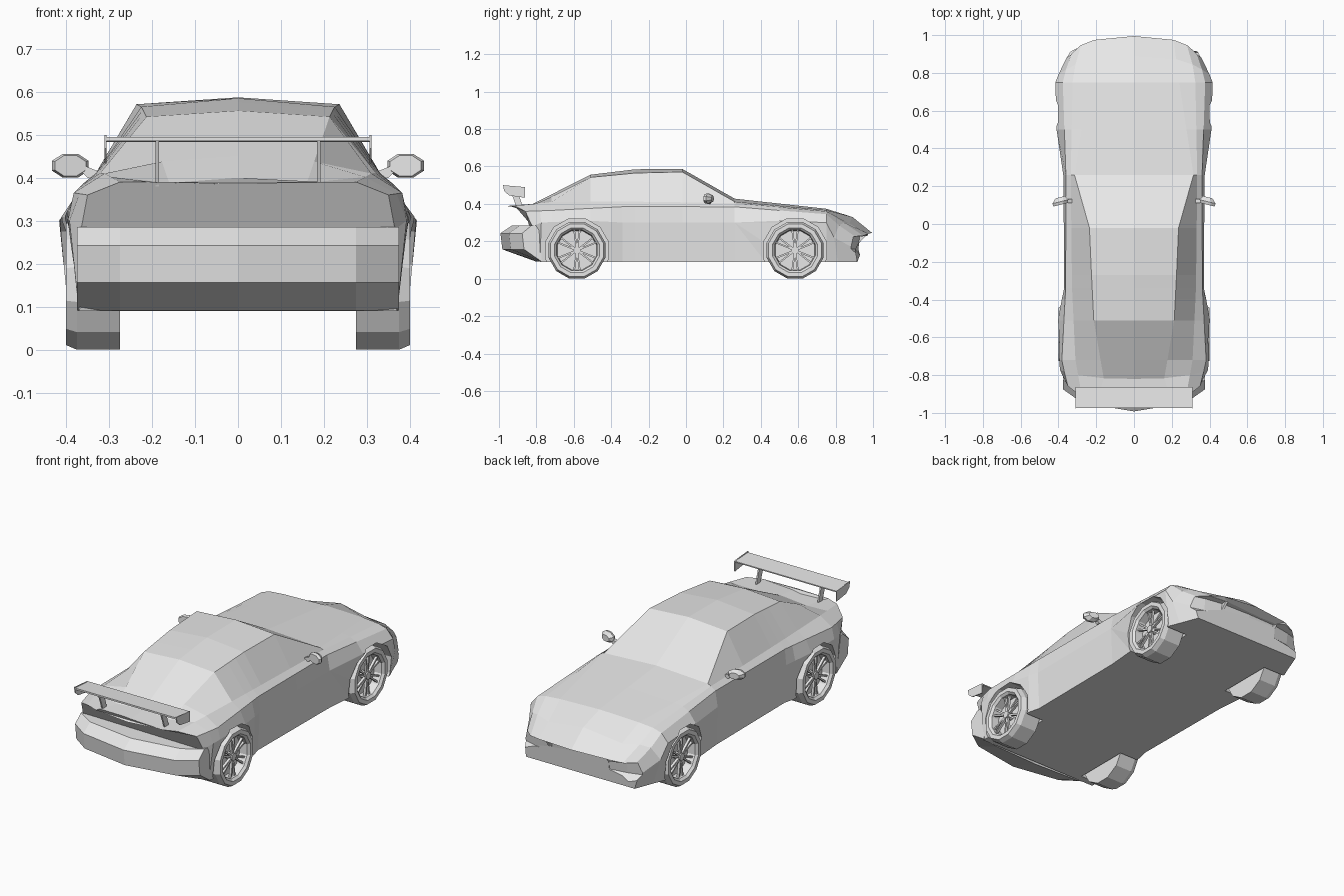
import bpy
import bmesh
from math import sin, cos, pi
from mathutils import Vector, Matrix

default_cube = bpy.data.objects.get("Cube")
if default_cube:
    bpy.data.objects.remove(default_cube)

# One plain colour for the whole car
grey = bpy.data.materials.new("plain_grey")
grey.use_nodes = True
grey.diffuse_color = (0.8, 0.8, 0.8, 1)
shader = next(node for node in grey.node_tree.nodes if node.type == "BSDF_PRINCIPLED")
shader.inputs["Base Color"].default_value = (0.8, 0.8, 0.8, 1)


def make_object(name, bm):
    bmesh.ops.remove_doubles(bm, verts=bm.verts, dist=0.0001)
    bmesh.ops.recalc_face_normals(bm, faces=bm.faces)
    mesh = bpy.data.meshes.new(name)
    bm.to_mesh(mesh)
    bm.free()
    mesh.materials.append(grey)
    obj = bpy.data.objects.new(name, mesh)
    bpy.context.scene.collection.objects.link(obj)
    return obj


def add_loft(bm, rings, capped=True):
    """Skin a row of equal closed rings."""
    loops = [[bm.verts.new(point) for point in ring] for ring in rings]
    count = len(loops[0])
    for first, second in zip(loops, loops[1:]):
        for i in range(count):
            j = (i + 1) % count
            bm.faces.new((first[i], first[j], second[j], second[i]))
    if capped:
        bm.faces.new(loops[0])
        bm.faces.new(loops[-1])


def loft(name, rings):
    bm = bmesh.new()
    add_loft(bm, rings)
    return make_object(name, bm)


def bow(x, y, strength=2.2):
    """Round the nose and tail in plan by pulling the corners inward."""
    ramp = min(max((abs(y) - 0.75) / 0.2, 0), 1)
    shift = strength * ramp * abs(x) ** 3
    return y - shift if y > 0 else y + shift


def cross_loft(name, profile, xs, strength=2.2):
    """Sweep a side profile across the car, following the bowed ends."""
    return loft(name, [[(x, bow(x, y, strength), z) for y, z in profile] for x in xs])


def at(rail, y):
    """Width and height of a body rail at length y."""
    for (y0, x0, z0), (y1, x1, z1) in zip(rail, rail[1:]):
        if y <= y1:
            t = (y - y0) / (y1 - y0)
            return x0 + (x1 - x0) * t, z0 + (z1 - z0) * t
    return rail[-1][1:]


# Body rails from tail to nose: length, half width, height
tail, nose = -0.965, 0.995
sill = [(tail, .34, .17), (-.82, .37, .09), (-.4, .375, .09), (-.34, .36, .09),
        (.3, .365, .09), (.6, .395, .09), (.75, .395, .09), (.89, .37, .09), (nose, .33, .09)]
waist = [(tail, .365, .28), (-.82, .392, .3), (-.5, .403, .31), (-.34, .37, .3),
         (.25, .373, .3), (.5, .41, .31), (.75, .416, .3), (.89, .4, .22), (nose, .345, .16)]
shoulder = [(tail, .35, .36), (-.72, .382, .365), (-.34, .362, .385),
            (.25, .36, .385), (.75, .377, .345), (.89, .36, .285), (nose, .325, .215)]
belt = [(tail, .275, .39), (-.72, .31, .41), (-.34, .328, .413),
        (.25, .335, .405), (.75, .325, .36), (.89, .31, .3), (nose, .28, .23)]
roof_edge = [(tail, .2, .39), (-.82, .16, .388), (-.51, .213, .542), (-.27, .225, .565),
             (-.02, .236, .571), (.26, .315, .412), (.75, .24, .367), (nose, .21, .24)]
centre = [(tail, 0, .385), (-.82, 0, .4), (-.51, 0, .556), (-.27, 0, .585),
          (-.02, 0, .587), (.26, 0, .428), (.75, 0, .374), (.89, 0, .33), (nose, 0, .245)]
rails = [sill, waist, shoulder, belt, roof_edge, centre]
stations = [tail, -.82, -.72, -.51, -.4, -.34, -.27, -.02, .26, .5, .75, .89, nose]


def body_ring(y):
    half = []
    for rail in rails:
        x, z = at(rail, y)
        lean = (0.4 - z) * 0.3 if y == tail else 0
        half.append((x, bow(x, y) + lean, z))
    return half + [(-x, py, z) for x, py, z in half[-2::-1]]


body = loft("body", [body_ring(y) for y in stations])

# Cutters for the wheel arches and the front intakes
cutters = []
wheel_y, wheel_z = 0.583, 0.152


def wheel_ring(x, radius, y, sides=12):
    angles = [2 * pi * (i + 0.5) / sides for i in range(sides)]
    return [(x, y + radius * sin(a), wheel_z + radius * cos(a)) for a in angles]


for side, side_name in ((1, "left"), (-1, "right")):
    for y, end_name in ((wheel_y, "front"), (-wheel_y, "rear")):
        cutters.append(loft(f"{end_name}_{side_name}_arch_cutter",
                            [wheel_ring(side * x, 0.174, y) for x in (0.265, 0.55)]))

intake = [(1.08, .236), (.935, .226), (.925, .16), (.99, .098), (1.08, .098)]
for name, xs in (("centre", (-.165, 0, .165)),
                 ("left", (.18, .28, .36, .45)), ("right", (-.45, -.36, -.28, -.18))):
    cutters.append(cross_loft(f"{name}_intake_cutter", intake, xs, 1.1))

for cutter in cutters:
    cutter.hide_render = True
    cutter.hide_viewport = True
    cut = body.modifiers.new(cutter.name, "BOOLEAN")
    cut.operation = "DIFFERENCE"
    cut.solver = "EXACT"
    cut.object = cutter

# Rear bumper
cross_loft("rear_bumper", [(-.82, .285), (-.93, .285), (-.992, .243), (-.982, .157), (-.8, .091)],
           (-.375, -.275, 0, .275, .375))


# Wheels: lathed tyre and rim, hub and paired spokes
def make_wheel(name, side, y):
    bm = bmesh.new()
    section = [(.275, 0), (.275, .157), (.375, .157), (.4, .146), (.4, .124),
               (.388, .112), (.345, .108), (.345, 0)]
    add_loft(bm, [wheel_ring(side * x, r, y) for x, r in section], capped=False)
    add_loft(bm, [wheel_ring(side * x, 0.02, y) for x in (0.34, 0.385)])
    hub = Vector((side * 0.372, y, wheel_z))
    for pair in range(6):
        for tilt in (-0.14, 0.14):
            turn = Matrix.Rotation(pair * pi / 3 + tilt, 4, "X")
            place = Matrix.Translation(hub) @ turn @ Matrix.Translation((0, 0, 0.063))
            size = Matrix.Diagonal((0.014, 0.009, 0.096, 1))
            bmesh.ops.create_cube(bm, size=1, matrix=place @ size)
    return make_object(name, bm)


# Parts that repeat on both sides
for side, side_name in ((1, "left"), (-1, "right")):
    make_wheel(f"front_{side_name}_wheel", side, wheel_y)
    make_wheel(f"rear_{side_name}_wheel", side, -wheel_y)

    # Door mirror: faceted housing on a short stalk
    shell = []
    for y, scale in ((.102, .85), (.118, 1), (.142, .6)):
        ring = []
        for i in range(8):
            a = 2 * pi * (i + 0.5) / 8
            x = 0.39 + 0.046 * scale * cos(a)
            ring.append((side * x, y - 0.25 * (x - 0.39), 0.428 + 0.03 * scale * sin(a)))
        shell.append(ring)
    loft(f"{side_name}_mirror", shell)
    stalk = [(.325, .395, .415), (.35, .4, .425), (.362, .412, .432)]
    loft(f"{side_name}_mirror_stalk",
         [[(side * x, .112, low), (side * x, .132, low), (side * x, .132, high), (side * x, .112, high)]
          for x, low, high in stalk])

    # Wing strut and end plate
    strut = [(-.905, .38), (-.872, .38), (-.905, .488), (-.945, .488)]
    cross_loft(f"{side_name}_wing_strut", strut, (side * .184, side * .192), 0)
    plate = [(-.978, .5), (-.862, .49), (-.862, .433), (-.945, .445), (-.972, .468)]
    cross_loft(f"{side_name}_wing_end_plate", plate, (side * .306, side * .311), 0)

# Wing blade
blade = [(-.975, .495), (-.862, .489), (-.862, .483), (-.975, .486)]
cross_loft("wing_blade", blade, (-.308, .308), 0)
